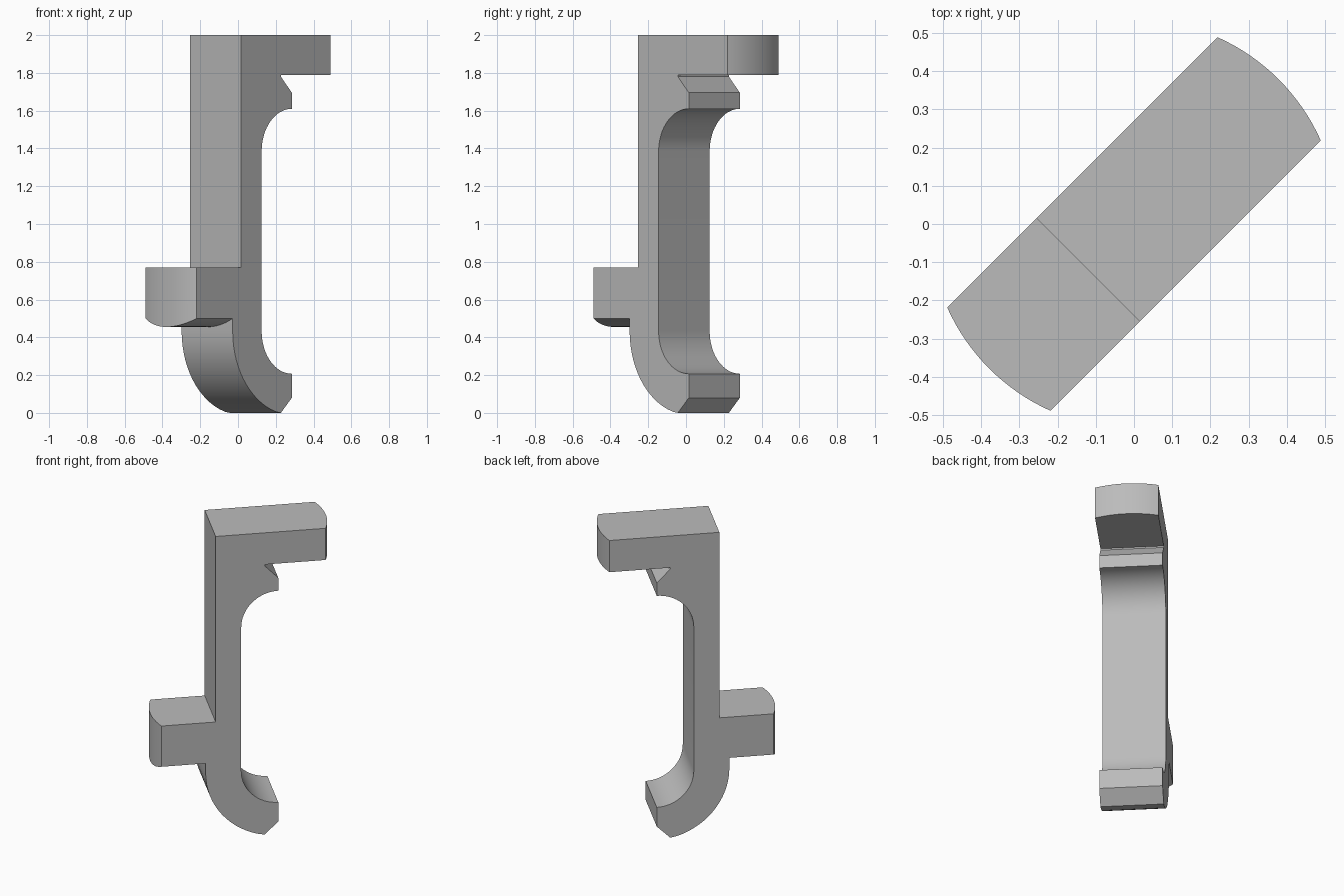
import bpy, bmesh, math
from mathutils import Matrix

cube = bpy.data.objects.get("Cube")
if cube:
    bpy.data.objects.remove(cube, do_unlink=True)

HALF_WIDTH = 0.191   # half the thickness of the clip
END_RADIUS = 0.536   # plan radius of the two rounded ends
BACK, OUTER, INNER, TIP, NOTCH = -0.17, -0.231, -0.014, 0.212, 0.13
LOW_Z, HIGH_Z = 0.433, 1.384   # centres of the hook arcs
STRIPS, STEPS = 16, 16


def arc(cx, cz, radius, start, end):
    """Points along an arc, angles in degrees."""
    angles = [math.radians(start + (end - start) * i / STEPS) for i in range(STEPS + 1)]
    return [(cx + radius * math.cos(a), cz + radius * math.sin(a)) for a in angles]


def section(v):
    """Side outline of the clip at distance v across its thickness."""
    end = math.sqrt(END_RADIUS ** 2 - v ** 2)
    # Tab underside sags in a shallow arc across the thickness
    sag_radius = 0.428
    tab_low = 0.455 + sag_radius - math.sqrt(sag_radius ** 2 - v ** 2)
    big, small = TIP - OUTER, TIP - INNER
    stop = 180 + math.degrees(math.acos((TIP - NOTCH) / big))
    outline = [(end, 2), (BACK, 2), (BACK, 0.77), (-end, 0.77),
               (-end, tab_low), (OUTER, tab_low)]
    # Lower hook: outer curve, chamfered tip, inner curve
    outline += arc(TIP, LOW_Z, big, 180, stop)[:-1]
    outline += [(NOTCH, 0), (TIP, 0.08)]
    outline += arc(TIP, LOW_Z, small, 270, 180)
    # Upper hook, notch and arm
    outline += arc(TIP, HIGH_Z, small, 180, 90)
    outline += [(TIP, 1.695), (NOTCH, 1.78), (NOTCH, 1.79), (end, 1.79)]
    return outline


# Clip body: the outline lofted across the thickness
bm = bmesh.new()
rings = []
for i in range(STRIPS + 1):
    v = HALF_WIDTH * (2 * i / STRIPS - 1)
    rings.append([bm.verts.new((u, -v, z)) for u, z in section(v)])
count = len(rings[0])
for a, b in zip(rings, rings[1:]):
    for j in range(count):
        k = (j + 1) % count
        bm.faces.new((a[j], a[k], b[k], b[j]))
bm.faces.new(rings[0])
bm.faces.new(rings[-1])
bmesh.ops.recalc_face_normals(bm, faces=bm.faces)
bmesh.ops.dissolve_limit(bm, angle_limit=math.radians(0.2),
                         verts=bm.verts, edges=bm.edges)
bmesh.ops.transform(bm, matrix=Matrix.Rotation(math.radians(45), 4, "Z"), verts=bm.verts)

mesh = bpy.data.meshes.new("clip_body")
bm.to_mesh(mesh)
bm.free()
clip = bpy.data.objects.new("clip_body", mesh)
bpy.context.collection.objects.link(clip)

# Plain grey material
grey = bpy.data.materials.new("plain_grey")
grey.use_nodes = True
colour = (0.5, 0.5, 0.5, 1)
grey.diffuse_color = colour
grey.node_tree.nodes["Principled BSDF"].inputs["Base Color"].default_value = colour
mesh.materials.append(grey)

bpy.ops.object.select_all(action="DESELECT")
clip.select_set(True)
bpy.context.view_layer.objects.active = clip
bpy.ops.object.shade_smooth_by_angle(angle=math.radians(25))
